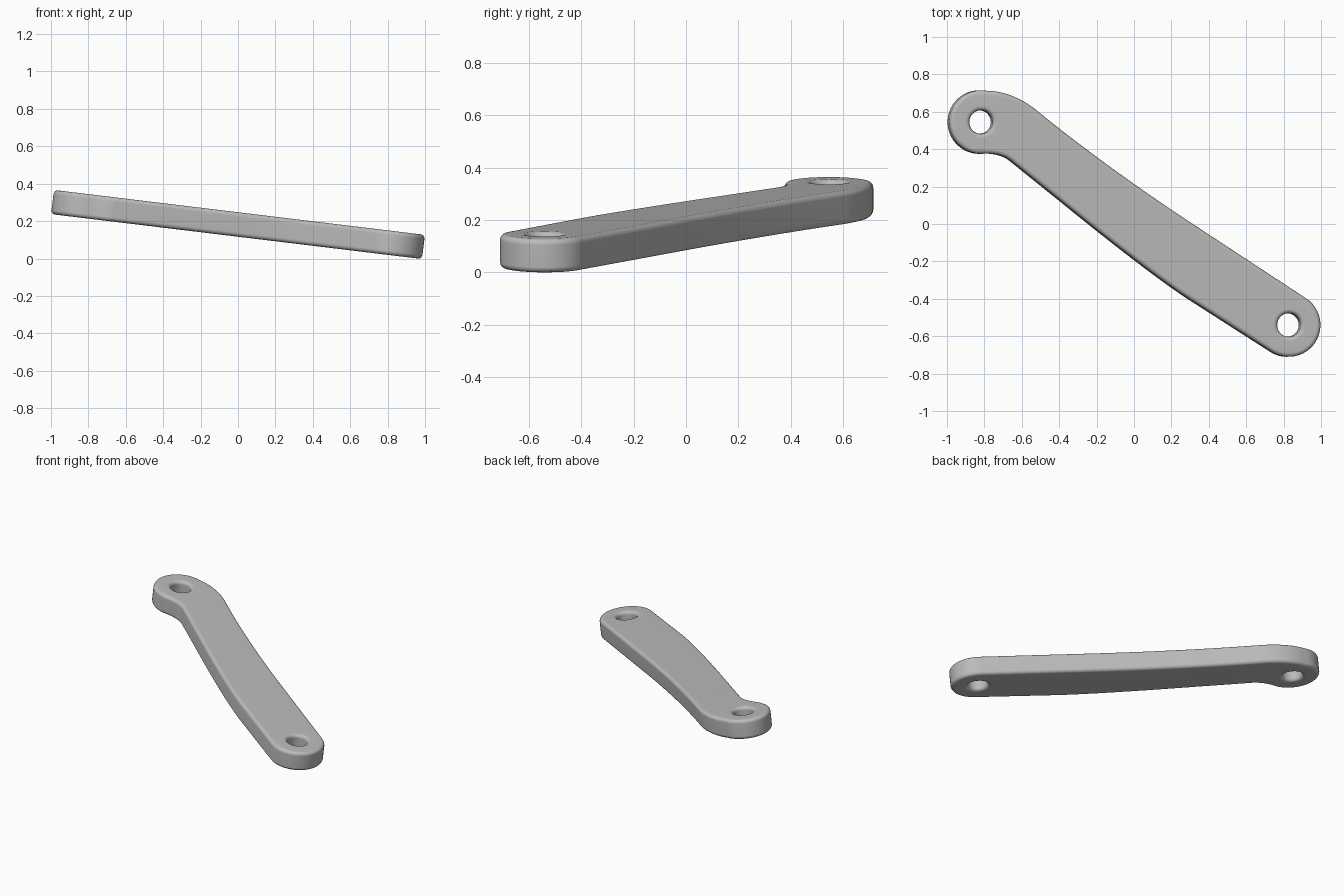
import bpy
import bmesh
from math import radians, cos, sin, atan
from mathutils import Vector
from mathutils.geometry import interpolate_bezier

cube = bpy.data.objects.get("Cube")
if cube:
    bpy.data.objects.remove(cube)

THICKNESS = 0.13
ROUND = 0.022
TILT = atan(0.121)
LEFT_HOLE = Vector((-0.829, 0.545))
RIGHT_HOLE = Vector((0.829, -0.54))
END_RADIUS = 0.17
HOLE_RADIUS = 0.063


def arc(center, radius, start, end, steps):
    angles = [radians(start + (end - start) * i / steps) for i in range(steps + 1)]
    return [center + radius * Vector((cos(a), sin(a))) for a in angles]


def bend(start, corner, end, steps=10):
    """Smooth turn between two points, tangent to the lines that meet at corner."""
    a, c, b = Vector(start), Vector(corner), Vector(end)
    points = interpolate_bezier(a, a.lerp(c, 0.62), b.lerp(c, 0.62), b, steps + 1)
    return [p.to_2d() for p in points]


def add_loop(curve, points):
    spline = curve.splines.new('POLY')
    spline.points.add(len(points) - 1)
    for target, p in zip(spline.points, points):
        target.co = (p.x, p.y, 0, 1)
    spline.use_cyclic_u = True


# Outline, counterclockwise from the lower end
end_cap = arc(RIGHT_HOLE, END_RADIUS, -123, 57, 24)
head = arc(LEFT_HOLE, END_RADIUS, 80, 275, 26)
outline = end_cap
outline += bend((0.353, -0.027), (-0.156, 0.301), (-0.53, 0.608))
outline += bend((-0.53, 0.608), (-0.66, 0.714), head[0])[1:-1]
outline += head
outline += bend(head[-1], (-0.715, 0.382), (-0.663, 0.335))[1:]
outline += bend((-0.4, 0.125), (0.09, -0.272), (0.3, -0.405))

# Flat arm with rounded rims and two holes
curve = bpy.data.curves.new("arm_profile", 'CURVE')
curve.dimensions = '2D'
curve.fill_mode = 'BOTH'
curve.extrude = THICKNESS / 2 - ROUND
curve.bevel_depth = ROUND
curve.bevel_resolution = 3
curve.offset = -ROUND
add_loop(curve, outline)
for hole in (LEFT_HOLE, RIGHT_HOLE):
    add_loop(curve, arc(hole, HOLE_RADIUS, 360, 0, 32)[:-1])

arm = bpy.data.objects.new("crank_arm", curve)
bpy.context.collection.objects.link(arm)
bpy.ops.object.select_all(action='DESELECT')
arm.select_set(True)
bpy.context.view_layer.objects.active = arm
bpy.ops.object.convert(target='MESH')
arm = bpy.context.object
arm.name = "crank_arm"

# Join the caps to the rim
bm = bmesh.new()
bm.from_mesh(arm.data)
bmesh.ops.remove_doubles(bm, verts=bm.verts, dist=0.0005)
bmesh.ops.recalc_face_normals(bm, faces=bm.faces)
bm.to_mesh(arm.data)
bm.free()

# Grey metal
grey = bpy.data.materials.new("grey_metal")
grey.use_nodes = True
colour = (0.5, 0.5, 0.5, 1)
grey.diffuse_color = colour
grey.node_tree.nodes["Principled BSDF"].inputs["Base Color"].default_value = colour
arm.data.materials.clear()
arm.data.materials.append(grey)

# Slope the arm down towards the narrow end and rest it on the ground
arm.rotation_euler = (0, TILT, 0)
bpy.context.view_layer.update()
arm.location.z = -min((arm.matrix_world @ v.co).z for v in arm.data.vertices)
bpy.ops.object.shade_smooth_by_angle(angle=radians(35))
weighted = arm.modifiers.new("flat_face_normals", 'WEIGHTED_NORMAL')
weighted.keep_sharp = True
